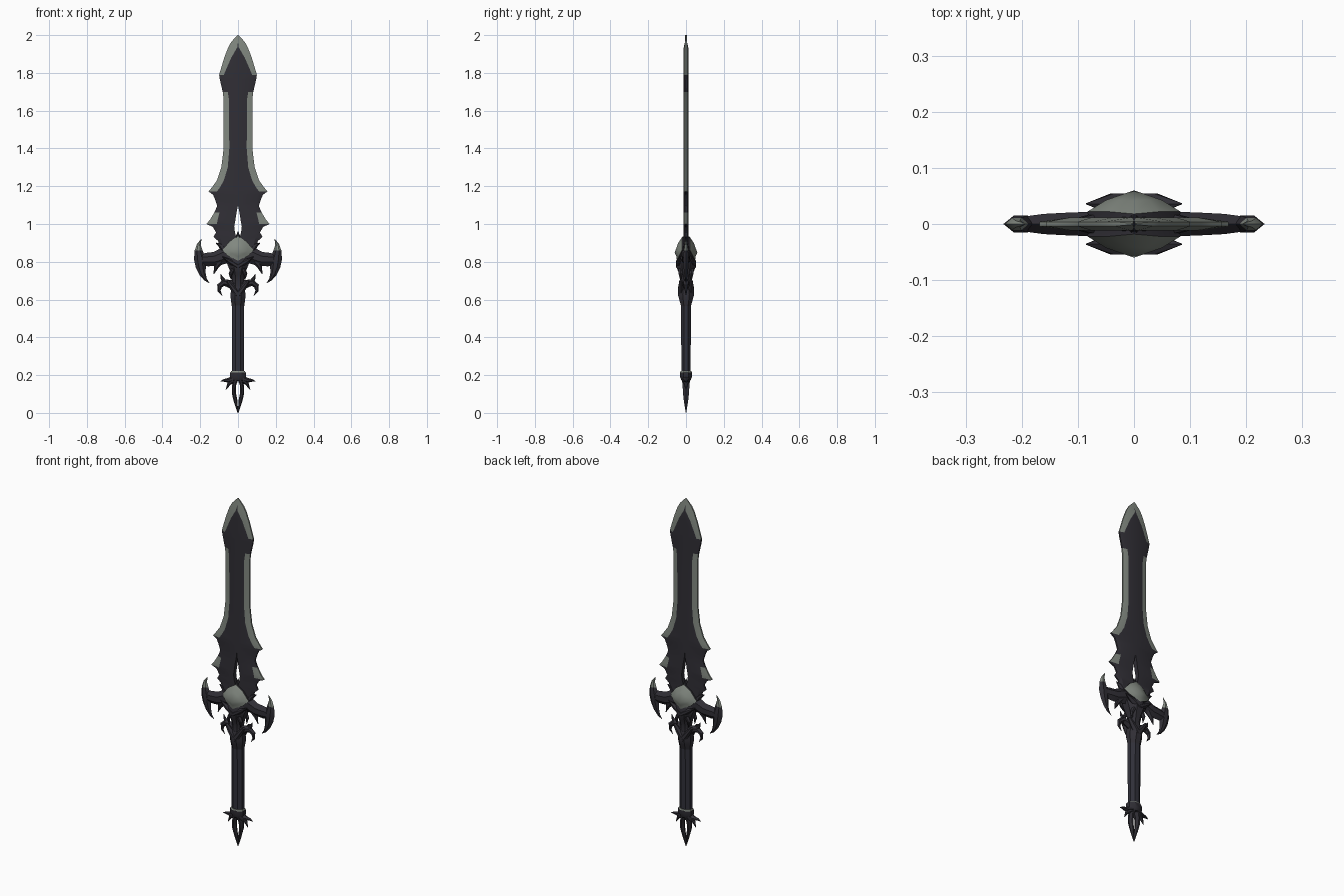
import bpy, bmesh, math
from mathutils import Vector


def material(name, rgb):
    m = bpy.data.materials.new(name)
    m.diffuse_color = (*rgb, 1)
    return m


DARK = material("dark steel", (0.030, 0.028, 0.036))
LIGHT = material("pale steel", (0.22, 0.245, 0.215))
GRIP = material("grip blue black", (0.030, 0.030, 0.042))


def finish(name, bm, mats, rule=None, angle=35):
    """Weld, orient, colour by rule and link one part."""
    bmesh.ops.remove_doubles(bm, verts=bm.verts, dist=0.0004)
    bmesh.ops.recalc_face_normals(bm, faces=bm.faces)
    if rule:
        for f in bm.faces:
            f.material_index = int(rule(f.calc_center_median()))
    me = bpy.data.meshes.new(name)
    bm.to_mesh(me)
    bm.free()
    for m in mats:
        me.materials.append(m)
    ob = bpy.data.objects.new(name, me)
    bpy.context.collection.objects.link(ob)
    bpy.context.view_layer.objects.active = ob
    ob.select_set(True)
    bpy.ops.object.shade_smooth_by_angle(angle=math.radians(angle))
    ob.select_set(False)
    return ob


def loft(bm, rings):
    rings = [[bm.verts.new(p) for p in r] for r in rings]
    n = len(rings[0])
    for a, b in zip(rings, rings[1:]):
        for i in range(n):
            j = (i + 1) % n
            bm.faces.new((a[i], a[j], b[j], b[i]))
    bm.faces.new(rings[0])
    bm.faces.new(rings[-1])


def horns(name, paths, rule=None, y=0, sides=(1, -1)):
    """Mirrored tapering claws; each path point is x, z, half width, half depth."""
    bm = bmesh.new()
    for path in paths:
        for s in sides:
            rings = []
            for i, (x, z, w, t) in enumerate(path):
                p, q = path[max(i - 1, 0)], path[min(i + 1, len(path) - 1)]
                d = Vector((q[0] - p[0], q[1] - p[1])).normalized()
                n = Vector((-d.y, d.x))
                w, t = max(w, 0.001), max(t, 0.001)
                rings.append([(s * (x + n.x * w * a), y + t * b, z + n.y * w * a)
                              for a, b in ((1, 0), (.4, 1), (-.4, 1), (-1, 0), (-.4, -1), (.4, -1))])
            loft(bm, rings)
    return finish(name, bm, [DARK, LIGHT], rule)


def shaft(name, rows, mat, n=8):
    """Upright lofted column; rows are z, half width, half depth."""
    bm = bmesh.new()
    k = 1 / math.cos(math.pi / n)
    loft(bm, [[(rx * k * math.cos((i + .5) * math.tau / n), ry * k * math.sin((i + .5) * math.tau / n), z)
               for i in range(n)] for z, rx, ry in rows])
    return finish(name, bm, [mat])


# Blade: z, slit half width, flat half width, outer half width
rows = [(2.0, 0, 0, 0.002), (1.965, 0, 0, 0.035), (1.935, 0, 0.004, 0.052), (1.88, 0, 0.036, 0.073),
        (1.79, 0, 0.075, 0.100), (1.765, 0, 0.072, 0.096), (1.70, 0, 0.054, 0.081),
        (1.66, 0, 0.048, 0.076), (1.40, 0, 0.046, 0.076), (1.30, 0, 0.054, 0.088),
        (1.23, 0, 0.075, 0.112), (1.195, 0, 0.095, 0.137), (1.172, 0, 0.112, 0.156),
        (1.155, 0, 0.105, 0.132), (1.13, 0, 0.10, 0.121), (1.095, 0.001, 0.09, 0.110),
        (1.06, 0.008, 0.098, 0.126), (1.02, 0.014, 0.108, 0.150), (1.0, 0.018, 0.112, 0.168),
        (0.985, 0.02, 0.105, 0.133), (0.955, 0.016, 0.10, 0.116), (0.932, 0.01, 0.095, 0.130),
        (0.91, 0.004, 0.088, 0.105), (0.84, 0.002, 0.07, 0.085)]
bm = bmesh.new()
edge_faces = []
for s in (1, -1):
    cols = []
    for z, g, i, o in rows:
        y = 0.012 if z < 1.95 else 0.005
        e = 0.004 if z < 1.99 else 0.001
        cols.append([bm.verts.new(p) for p in
                     ((s * g, y, z), (s * i, y, z), (s * o, e, z), (s * o, -e, z), (s * i, -y, z), (s * g, -y, z))])
    for r, (a, b) in enumerate(zip(cols, cols[1:])):
        zmid = (rows[r][0] + rows[r + 1][0]) / 2
        pale = zmid > 1.79 or 1.172 < zmid < 1.70 or 1.0 < zmid < 1.06
        for k in range(6):
            if k == 5 and rows[r][1] + rows[r + 1][1] == 0:
                continue
            f = bm.faces.new((a[k], a[(k + 1) % 6], b[(k + 1) % 6], b[k]))
            f.material_index = int(pale and k in (1, 2, 3))
    bm.faces.new(cols[-1])
bmesh.ops.dissolve_degenerate(bm, edges=bm.edges, dist=0.0003)
finish("blade", bm, [DARK, LIGHT], angle=20)

# Guard arms and crescent claws
horns("guard_arm", [[(0.0, 0.835, 0.055, 0.024), (0.07, 0.835, 0.045, 0.022), (0.12, 0.815, 0.038, 0.02),
                     (0.16, 0.812, 0.036, 0.018), (0.205, 0.81, 0.03, 0.012)]])
horns("guard_crescent", [[(0.194, 0.92, 0, 0), (0.207, 0.893, 0.010, 0.006), (0.209, 0.86, 0.021, 0.011),
                          (0.202, 0.815, 0.031, 0.015), (0.197, 0.775, 0.027, 0.013),
                          (0.187, 0.735, 0.017, 0.009), (0.172, 0.706, 0.008, 0.005), (0.152, 0.688, 0, 0)]],
      rule=lambda c: c.z > 0.84)
horns("guard_thorn", [[(0.09, 0.81, 0.022, 0.016), (0.115, 0.775, 0.014, 0.01), (0.128, 0.735, 0, 0)],
                      [(0.07, 0.86, 0.02, 0.018), (0.095, 0.89, 0.012, 0.012), (0.118, 0.90, 0, 0)],
                      [(0.0, 0.89, 0.02, 0.018), (0.018, 0.925, 0.01, 0.012), (0.03, 0.95, 0, 0)]])
horns("guard_crown_point", [[(0, 0.88, 0.03, 0.022), (0, 0.93, 0.014, 0.016), (0, 0.962, 0, 0)]], sides=(1,))

# Domed diamond crest on both faces
rim = [(0, 0.935, 0.018), (0.045, 0.908, 0.022), (0.083, 0.862, 0.022), (0.055, 0.832, 0.036), (0, 0.805, 0.048)]
rim += [(-x, z, y) for x, z, y in rim[3:0:-1]]
bm = bmesh.new()
for s in (1, -1):
    out = [bm.verts.new((x, s * y, z)) for x, z, y in rim]
    mid = [bm.verts.new((x * .6, s * (y * .3 + 0.036), 0.856 + (z - 0.856) * .55)) for x, z, y in rim]
    back = [bm.verts.new((x * .95, 0, z)) for x, z, y in rim]
    tip = bm.verts.new((0, s * 0.06, 0.848))
    for i in range(len(rim)):
        j = (i + 1) % len(rim)
        bm.faces.new((out[i], out[j], mid[j], mid[i]))
        bm.faces.new((mid[i], mid[j], tip))
        bm.faces.new((back[i], back[j], out[j], out[i]))
finish("crest", bm, [DARK, LIGHT], rule=lambda c: abs(c.y) > 0.022)

# Carved face below the crest: column, brows and cheeks
shaft("mask", [(0.84, 0.06, 0.035), (0.80, 0.062, 0.05), (0.77, 0.05, 0.05), (0.735, 0.036, 0.036),
               (0.70, 0.03, 0.026), (0.66, 0.034, 0.03)], DARK)
for side, y in (("front", -0.036), ("back", 0.036)):
    horns("brow_" + side, [[(0.0, 0.775, 0.016, 0.018), (0.04, 0.80, 0.014, 0.018), (0.085, 0.828, 0, 0)]], y=y)
    horns("cheek_" + side, [[(0.02, 0.77, 0.014, 0.012), (0.04, 0.735, 0.01, 0.01), (0.035, 0.70, 0, 0)]], y=y * .8)
    # V-shaped collar strap
    horns("collar_v_" + side, [[(0.0, 0.625, 0.022, 0.016), (0.03, 0.665, 0.015, 0.014),
                                (0.055, 0.70, 0.008, 0.008)]], y=y * .75)

# Collar with small downward hooks
horns("collar_hook", [[(0.0, 0.665, 0.035, 0.028), (0.04, 0.682, 0.022, 0.02), (0.075, 0.69, 0.018, 0.014),
                       (0.098, 0.672, 0.014, 0.01), (0.10, 0.645, 0.008, 0.006), (0.084, 0.622, 0, 0)],
                      [(0.07, 0.69, 0.014, 0.01), (0.085, 0.715, 0.008, 0.006), (0.092, 0.735, 0, 0)]])
shaft("collar", [(0.67, 0.034, 0.03), (0.625, 0.04, 0.042), (0.60, 0.038, 0.036), (0.565, 0.033, 0.026)], DARK)

# Grip and pommel ring
shaft("grip", [(0.60, 0.033, 0.027), (0.21, 0.033, 0.024)], GRIP)
shaft("pommel_band", [(0.221, 0.036, 0.028), (0.214, 0.041, 0.031)], LIGHT)
shaft("pommel_ring", [(0.215, 0.042, 0.031), (0.19, 0.042, 0.031), (0.172, 0.03, 0.024)], DARK)

# Pommel thorns and split spearhead
horns("pommel_thorn", [[(0.015, 0.183, 0.018, 0.022), (0.05, 0.172, 0.013, 0.014), (0.075, 0.172, 0.007, 0.008),
                        (0.094, 0.166, 0, 0)],
                       [(0.025, 0.172, 0.016, 0.018), (0.048, 0.155, 0.010, 0.01), (0.064, 0.122, 0, 0)]])
horns("pommel_prong", [[(0.012, 0.18, 0.014, 0.022), (0.021, 0.145, 0.010, 0.018), (0.022, 0.105, 0.011, 0.016),
                        (0.012, 0.06, 0.010, 0.011), (0.001, 0.0, 0, 0)]])
